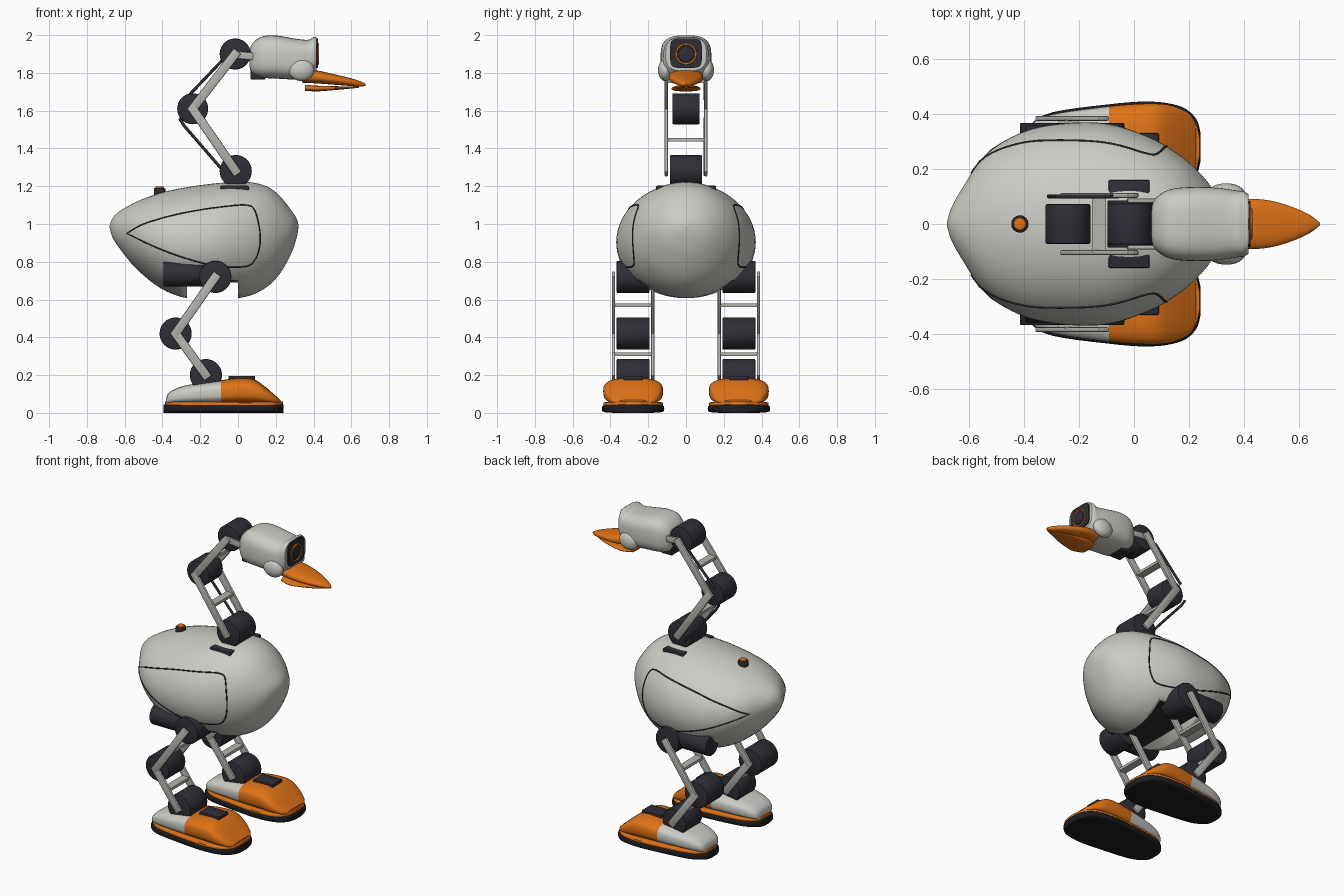
import bpy, bmesh, math
from mathutils import Vector, Matrix

cube = bpy.data.objects.get("Cube")
if cube:
    bpy.data.objects.remove(cube)


def material(name, rgb):
    m = bpy.data.materials.new(name)
    m.use_nodes = True
    m.diffuse_color = (*rgb, 1)
    m.node_tree.nodes["Principled BSDF"].inputs["Base Color"].default_value = (*rgb, 1)
    return m


SHELL = material("shell_light_grey", (0.6, 0.6, 0.56))
ORANGE = material("orange", (0.74, 0.17, 0.008))
DARK = material("charcoal", (0.027, 0.027, 0.036))
LINK = material("link_grey", (0.46, 0.46, 0.43))
SOLE = material("rubber_black", (0.012, 0.012, 0.014))


def finish(name, bm, mats, angle=40):
    me = bpy.data.meshes.new(name)
    bmesh.ops.recalc_face_normals(bm, faces=bm.faces)
    bm.to_mesh(me)
    bm.free()
    ob = bpy.data.objects.new(name, me)
    bpy.context.collection.objects.link(ob)
    for m in mats:
        me.materials.append(m)
    bpy.ops.object.select_all(action="DESELECT")
    ob.select_set(True)
    bpy.context.view_layer.objects.active = ob
    bpy.ops.object.shade_smooth_by_angle(angle=math.radians(angle))
    return ob


def box(name, centre, size, mat, tilt=0, bevel=0.0):
    bm = bmesh.new()
    bmesh.ops.create_cube(bm, size=1)
    bmesh.ops.scale(bm, vec=size, verts=bm.verts)
    if bevel:
        bmesh.ops.bevel(bm, geom=bm.edges[:], offset=bevel, segments=2, affect="EDGES", profile=0.5)
    bm.transform(Matrix.Translation(centre) @ Matrix.Rotation(tilt, 4, "Y"))
    return finish(name, bm, [mat])


def cylinder(name, centre, r, depth, axis, mat, bevel=0.006):
    bm = bmesh.new()
    bmesh.ops.create_cone(bm, cap_ends=True, segments=40, radius1=r, radius2=r, depth=depth)
    rims = [e for e in bm.edges if abs(e.verts[0].co.z - e.verts[1].co.z) < 1e-5]
    bmesh.ops.bevel(bm, geom=rims, offset=bevel, segments=2, affect="EDGES", profile=0.5)
    turn = Vector((0, 0, 1)).rotation_difference(Vector(axis)).to_matrix().to_4x4()
    bm.transform(Matrix.Translation(centre) @ turn)
    return finish(name, bm, [mat])


def smooth_sections(keys, steps):
    # Catmull-Rom interpolation through (x, bottom, top, half width)
    keys = [Vector(k) for k in keys]
    out = []
    for i in range(len(keys) - 1):
        a, b, c, d = (keys[max(i - 1, 0)], keys[i], keys[i + 1], keys[min(i + 2, len(keys) - 1)])
        for s in range(steps):
            t = s / steps
            out.append(0.5 * (2 * b + (c - a) * t + (2 * a - 5 * b + 4 * c - d) * t**2
                              + (3 * b - a - 3 * c + d) * t**3))
    return out + [keys[-1]]


def loft(name, keys, mats, power=2.0, y=0, steps=4, n=40, split=None, angle=40):
    bm = bmesh.new()
    rings = []
    for x, lo, hi, w in smooth_sections(keys, steps):
        ring = []
        for k in range(n):
            a = math.tau * k / n
            c, s = math.cos(a), math.sin(a)
            py = math.copysign(abs(c) ** (2 / power), c) * w
            pz = math.copysign(abs(s) ** (2 / power), s) * (hi - lo) / 2
            ring.append(bm.verts.new((x, y + py, (lo + hi) / 2 + pz)))
        rings.append(ring)
    for r, q in zip(rings, rings[1:]):
        for k in range(n):
            bm.faces.new((r[k], r[(k + 1) % n], q[(k + 1) % n], q[k]))
    bm.faces.new(rings[0])
    bm.faces.new(rings[-1])
    if split is not None:
        for f in bm.faces:
            f.material_index = int(f.calc_center_median().x > split)
    return finish(name, bm, mats, angle)


def wire(name, points, r, mat, cyclic=False):
    cu = bpy.data.curves.new(name, "CURVE")
    cu.dimensions = "3D"
    cu.bevel_depth = r
    cu.bevel_resolution = 2
    sp = cu.splines.new("POLY")
    sp.points.add(len(points) - 1)
    for p, co in zip(sp.points, points):
        p.co = (*co, 1)
    sp.use_cyclic_u = cyclic
    cu.materials.append(mat)
    ob = bpy.data.objects.new(name, cu)
    bpy.context.collection.objects.link(ob)


def link(name, a, b, y):
    # pair of rails with a crossbar, joining two (x, z) pivots
    dx, dz = b[0] - a[0], b[1] - a[1]
    mx, mz = (a[0] + b[0]) / 2, (a[1] + b[1]) / 2
    for side in (-1, 1):
        box(name + "_rail", (mx, y + side * 0.104, mz), (math.hypot(dx, dz) + 0.04, 0.018, 0.048),
            LINK, -math.atan2(dz, dx), 0.006)
    box(name + "_crossbar", (mx, y, mz), (0.05, 0.2, 0.018), LINK)


def joint(name, p, y, half, r=0.085):
    cylinder(name, (p[0], y, p[1]), r, 2 * half, (0, 1, 0), DARK)


# Egg-shaped body with a leg opening underneath
BODY = [(-0.68, 0.98, 0.99, 0.005), (-0.665, 0.93, 1.03, 0.055), (-0.63, 0.875, 1.065, 0.12),
        (-0.54, 0.765, 1.117, 0.25), (-0.41, 0.66, 1.165, 0.332), (-0.27, 0.607, 1.195, 0.364),
        (-0.1, 0.6, 1.217, 0.365), (0.05, 0.617, 1.222, 0.318), (0.15, 0.665, 1.2, 0.262),
        (0.22, 0.735, 1.15, 0.205), (0.28, 0.84, 1.075, 0.135), (0.31, 0.925, 1.03, 0.065),
        (0.32, 0.98, 0.995, 0.005)]
body = loft("body_shell", BODY, [SHELL], n=64)
cutter = box("leg_opening_cutter", (-0.135, 0, 0.55), (0.27, 1, 0.3), DARK)
cutter.hide_render = True
cutter.hide_viewport = True
cut = body.modifiers.new("leg_opening", "BOOLEAN")
cut.object = cutter
cut.operation = "DIFFERENCE"
cut.solver = "EXACT"
box("belly_plate", (-0.135, 0, 0.7), (0.27, 0.48, 0.02), DARK)

# Side panel seams laid on the body surface
BODY_RINGS = smooth_sections(BODY, 4)


def body_y(x, z):
    for a, b in zip(BODY_RINGS, BODY_RINGS[1:]):
        if a[0] <= x <= b[0]:
            _, lo, hi, w = a.lerp(b, (x - a[0]) / (b[0] - a[0]))
            u = (z - (lo + hi) / 2) / ((hi - lo) / 2)
            return w * math.sqrt(max(0, 1 - u * u))
    return 0


seam = [(-0.59, 0.95), (-0.5, 1.0), (-0.35, 1.045), (-0.2, 1.075), (-0.05, 1.095), (0.05, 1.1),
        (0.09, 1.07), (0.115, 0.97), (0.115, 0.88), (0.09, 0.81), (0.04, 0.775), (-0.1, 0.775),
        (-0.25, 0.81), (-0.42, 0.87)]
seam = smooth_sections([(x, 0, 0, z) for x, z in seam + seam[:1]], 4)[:-1]
for side in (-1, 1):
    wire("panel_seam", [(p[0], side * body_y(p[0], p[3]), p[3]) for p in seam], 0.004, DARK, True)

# Back button and neck mount
cylinder("button_base", (-0.415, 0, 1.17), 0.031, 0.04, (0, 0, 1), DARK)
cylinder("button_cap", (-0.415, 0, 1.19), 0.023, 0.018, (0, 0, 1), ORANGE)
box("neck_mount", (-0.018, 0, 1.18), (0.15, 0.32, 0.045), DARK, 0, 0.006)

# Neck
base, mid, top = (-0.012, 1.28), (-0.24, 1.61), (-0.015, 1.9)
joint("neck_base_joint", base, 0, 0.086)
joint("neck_middle_joint", mid, 0, 0.072, 0.082)
joint("neck_top_joint", top, 0, 0.075, 0.082)
link("lower_neck", base, mid, 0)
link("upper_neck", mid, top, 0)
wire("lower_neck_pushrod", [(-0.31, 0.1, 1.56), (-0.285, 0.1, 1.52), (-0.06, 0.1, 1.26)], 0.008, DARK)
wire("upper_neck_pushrod", [(-0.28, 0.1, 1.66), (-0.08, 0.1, 1.87)], 0.008, DARK)
for side in (-1, 1):
    box("head_bracket", (0.05, side * 0.085, 1.89), (0.15, 0.016, 0.04), LINK, 0.1, 0.005)
box("head_motor", (0.105, 0, 1.8), (0.08, 0.11, 0.07), DARK, 0, 0.006)

# Head, face and beak
loft("head_shell", [(0.062, 1.83, 1.92, 0.05), (0.075, 1.795, 1.955, 0.09), (0.125, 1.775, 1.992, 0.124),
                    (0.2, 1.77, 1.998, 0.134), (0.3, 1.765, 1.982, 0.132), (0.37, 1.77, 1.975, 0.122),
                    (0.4, 1.795, 1.99, 0.118), (0.416, 1.81, 1.988, 0.108)], [SHELL], 3)
for side in (-1, 1):
    bm = bmesh.new()
    bmesh.ops.create_uvsphere(bm, u_segments=24, v_segments=14, radius=1)
    bm.transform(Matrix.Translation((0.335, side * 0.11, 1.815)) @ Matrix.Diagonal((0.068, 0.038, 0.058, 1)))
    finish("cheek", bm, [SHELL])
loft("face_panel", [(0.405, 1.826, 1.982, 0.084), (0.424, 1.826, 1.982, 0.084)], [DARK], 5, steps=1)
ring = [(0.425, 0.052 * math.cos(k * math.tau / 40), 1.9 + 0.052 * math.sin(k * math.tau / 40))
        for k in range(40)]
wire("eye_ring", ring, 0.005, ORANGE, True)
cylinder("eye_lens", (0.424, 0, 1.9), 0.04, 0.012, (1, 0, 0), DARK, 0.003)
loft("upper_beak", [(0.34, 1.748, 1.818, 0.08), (0.42, 1.744, 1.812, 0.091), (0.5, 1.738, 1.795, 0.084),
                    (0.58, 1.732, 1.776, 0.06), (0.64, 1.727, 1.759, 0.032), (0.675, 1.731, 1.742, 0.005)],
     [ORANGE], 2.5)
loft("lower_beak", [(0.355, 1.705, 1.737, 0.06), (0.42, 1.702, 1.732, 0.077), (0.5, 1.708, 1.73, 0.065),
                    (0.58, 1.715, 1.728, 0.04), (0.64, 1.721, 1.727, 0.01)], [ORANGE], 2.5)

# Legs and feet
hip, knee, ankle = (-0.12, 0.72), (-0.33, 0.42), (-0.17, 0.2)
FOOT = [(-0.38, 0.075, 0.06), (-0.362, 0.11, 0.092), (-0.28, 0.145, 0.122), (-0.09, 0.173, 0.148),
        (0, 0.183, 0.156), (0.08, 0.179, 0.158), (0.14, 0.142, 0.15), (0.2, 0.09, 0.122), (0.225, 0.068, 0.085)]
OUTLINE = [(-0.395, 0.04), (-0.38, 0.078), (-0.3, 0.125), (-0.09, 0.155), (0.06, 0.165),
           (0.17, 0.147), (0.225, 0.103), (0.242, 0.05)]
for label, y in (("left", 0.28), ("right", -0.28)):
    for part, p in (("hip", hip), ("knee", knee), ("ankle", ankle)):
        joint(f"{label}_{part}_joint", p, y, 0.0875)
    link(label + "_thigh", hip, knee, y)
    link(label + "_shin", knee, ankle, y)
    cylinder(label + "_hip_motor", (-0.28, y + math.copysign(0.012, y), 0.735), 0.067, 0.23, (1, 0, 0), DARK)
    loft(label + "_sole", [(x, 0, 0.045, w) for x, w in OUTLINE], [SOLE], 5, y)
    loft(label + "_foot_trim", [(x * 0.98, 0.03, 0.06, w - 0.007) for x, w in OUTLINE], [ORANGE], 5, y)
    loft(label + "_foot_upper", [(x, 0.045, z, w) for x, z, w in FOOT], [SHELL, ORANGE], 3, y, split=-0.09)
    box(label + "_foot_plate", (0.02, y, 0.185), (0.14, 0.1, 0.022), DARK, 0, 0.004)
